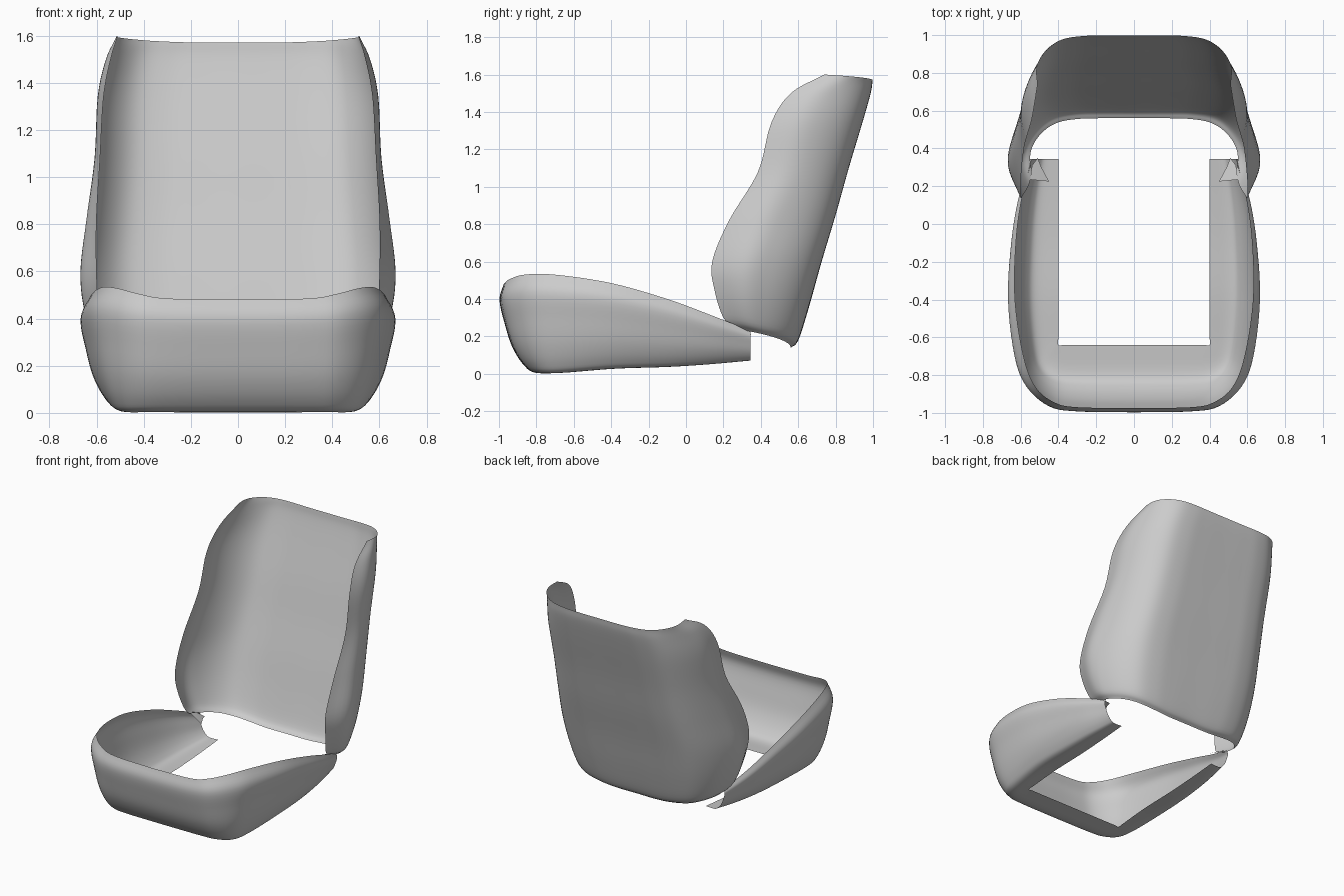
import bpy
from mathutils import Vector

if "Cube" in bpy.data.objects:
    bpy.data.objects.remove(bpy.data.objects["Cube"])


def spline(pts, n):
    """Catmull-Rom curve through pts with n steps per span."""
    p = [Vector(q) for q in pts]
    p = [2 * p[0] - p[1]] + p + [2 * p[-1] - p[-2]]
    out = []
    for i in range(1, len(p) - 2):
        a, b, c, d = p[i - 1:i + 3]
        for k in range(n):
            t = k / n
            out.append(0.5 * (2 * b + (c - a) * t + (2 * a - 5 * b + 4 * c - d) * t ** 2
                              + (3 * b - a - 3 * c + d) * t ** 3))
    return out + [p[-2]]


def make_object(name, verts, faces):
    mesh = bpy.data.meshes.new(name)
    mesh.from_pydata([tuple(v) for v in verts], [], faces)
    ob = bpy.data.objects.new(name, mesh)
    bpy.context.collection.objects.link(ob)
    mod = ob.modifiers.new("Mirror", 'MIRROR')
    mod.merge_threshold = 0.001
    for f in mesh.polygons:
        f.use_smooth = True
    return ob


def loft(name, sections, n=5):
    """Smooth sheet through a grid of section points, mirrored over x."""
    rows = [spline(s, n) for s in sections]
    cols = [spline(c, n) for c in zip(*rows)]
    h = len(cols[0])
    verts = [v for c in cols for v in c]
    faces = [(i * h + j, i * h + j + 1, (i + 1) * h + j + 1, (i + 1) * h + j)
             for i in range(len(cols) - 1) for j in range(h - 1)]
    return make_object(name, verts, faces)


# Backrest shell: centre y, z / half width / rim x, y, z, bottom to top
back_rows = [
    (.56, .14, .55, .54, .27, .24),
    (.60, .18, .60, .56, .20, .30),
    (.655, .35, .65, .59, .152, .45),
    (.725, .60, .667, .60, .14, .60),
    (.80, .85, .642, .60, .23, .82),
    (.87, 1.10, .608, .585, .385, 1.08),
    (.945, 1.35, .595, .57, .455, 1.34),
    (.987, 1.50, .56, .54, .56, 1.50),
    (.998, 1.57, .515, .51, .74, 1.60),
]
profile = [(0, 0), (.3, 0), (.52, .01), (.72, .07), (.86, .22), (.96, .45), (1, .7)]
sections = []
for yc, zc, w, xr, yr, zr in back_rows:
    s = [(w * u, yc + (yr - yc) * d, zc + (zr - zc) * d ** .5) for u, d in profile]
    sections.append(s + [(xr, yr, zr)])
loft("backrest_shell", sections)

# Seat base shell: rim x, y, z / widest x, y / inner edge x, y / floor z
base_stations = [
    (0, -.975, .48, 0, -.997, 0, -.64, 0),
    (.3, -.97, .485, .3, -.992, .3, -.64, 0),
    (.42, -.945, .505, .45, -.965, .37, -.64, 0),
    (.52, -.865, .53, .57, -.86, .40, -.64, 0),
    (.585, -.70, .53, .632, -.70, .40, -.58, .005),
    (.63, -.40, .485, .667, -.40, .40, -.36, .025),
    (.625, -.10, .40, .65, -.10, .40, -.09, .035),
    (.595, .13, .315, .613, .13, .40, .13, .05),
    (.54, .345, .23, .55, .345, .40, .345, .07),
]
profile = [(0, .02), (.45, .01), (.64, .1), (.81, .3), (.92, .55), (1, .82)]
sections = []
for xr, yr, zr, xm, ym, xi, yi, zb in base_stations:
    s = [(xi + (xm - xi) * f, yi + (ym - yi) * f, zb + (zr - zb) * h) for f, h in profile]
    sections.append(s + [(xr, yr, zr)])
loft("seat_base_shell", sections)

# Small hinge tabs between base and backrest
make_object("hinge_tab", [(.51, .35, .21), (.49, .30, .22), (.45, .225, .22),
                          (.55, .235, .27), (.54, .31, .245)], [(0, 1, 4), (1, 2, 3, 4)])
